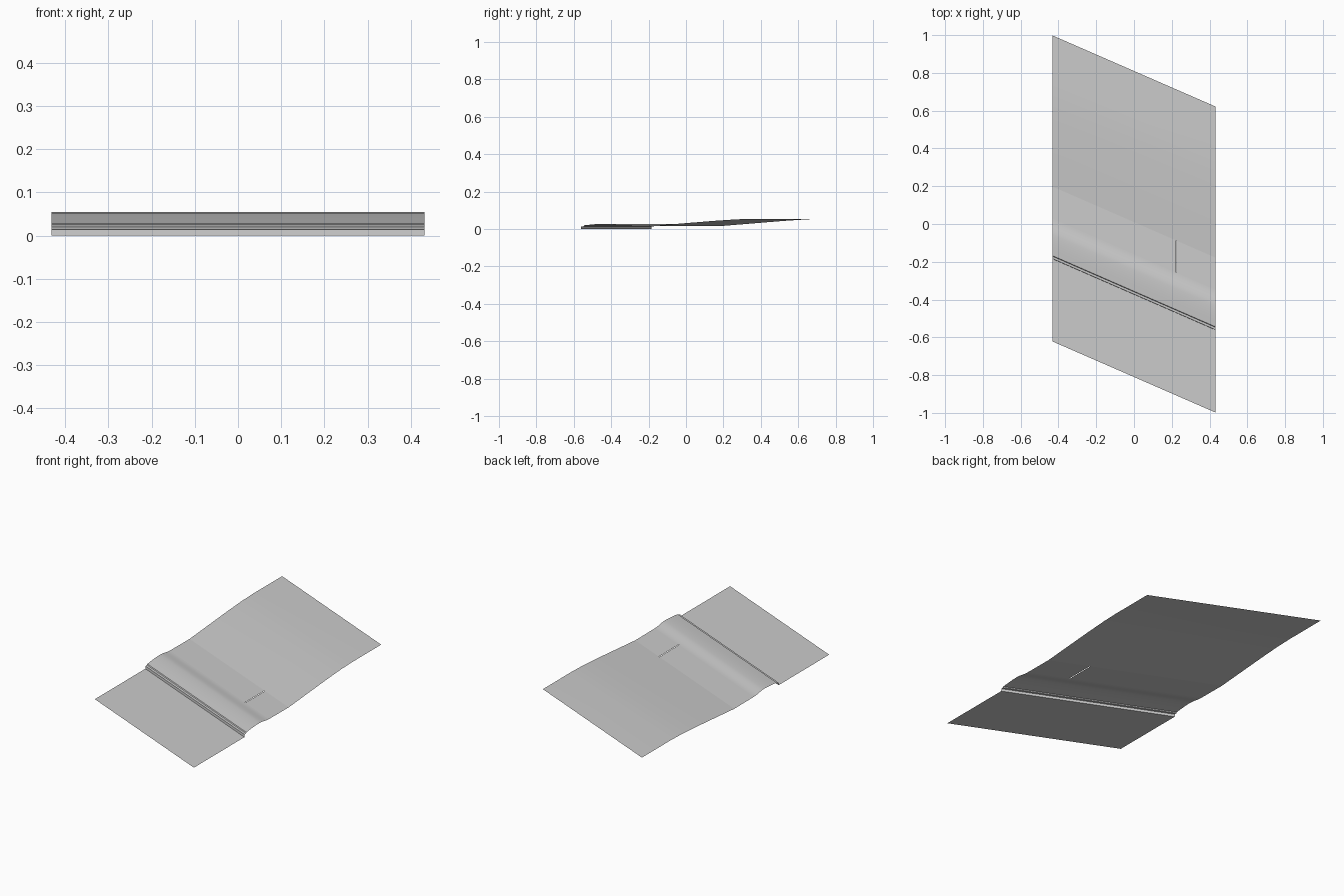
import bpy
import bmesh
import math

cube = bpy.data.objects.get("Cube")
if cube:
    bpy.data.objects.remove(cube, do_unlink=True)

HALF = 0.432     # half the width of the strip
SKEW = -0.436    # the strip runs diagonally: y shifts with x

concrete = bpy.data.materials.new("plain_grey")
concrete.use_nodes = True
GREY = (0.6, 0.6, 0.6, 1)
concrete.diffuse_color = GREY
concrete.node_tree.nodes["Principled BSDF"].inputs["Base Color"].default_value = GREY


def sheet(name, profile, x0=-HALF, x1=HALF):
    """Sweep a (y, z) profile across x along the skewed direction."""
    bm = bmesh.new()
    rows = [[bm.verts.new((x, y + SKEW * x, z)) for x in (x0, x1)] for y, z in profile]
    for a, b in zip(rows, rows[1:]):
        bm.faces.new((a[0], a[1], b[1], b[0]))
    mesh = bpy.data.meshes.new(name)
    bm.to_mesh(mesh)
    bm.free()
    mesh.materials.append(concrete)
    obj = bpy.data.objects.new(name, mesh)
    bpy.context.collection.objects.link(obj)
    bpy.ops.object.select_all(action="DESELECT")
    obj.select_set(True)
    bpy.context.view_layer.objects.active = obj
    bpy.ops.object.shade_smooth_by_angle(angle=math.radians(30))
    return obj


def ease(start, end, steps):
    """Points on an S-curve between two profile points."""
    points = []
    for i in range(steps + 1):
        t = i / steps
        s = t * t * (3 - 2 * t)
        points.append((start[0] + (end[0] - start[0]) * t,
                       start[1] + (end[1] - start[1]) * s))
    return points


# Flat roadway
sheet("road", [(-0.81, 0), (-0.373, 0)])

# Stepped kerb with a narrow ledge
sheet("kerb", [(-0.373, 0), (-0.372, 0.014), (-0.359, 0.015), (-0.356, 0.020)])

# Rounded verge: steep at the kerb, crowned, then falling to the path
crown = (-0.245, 0.028)
rise = [(-0.356 + 0.111 * t, 0.020 + 0.008 * math.sin(t * math.pi / 2))
        for t in (i / 6 for i in range(6))]
sheet("verge", rise + ease(crown, (-0.16, 0.018), 8))

# Footpath in two slabs with a joint between them
for name, x0, x1 in (("path_long_slab", -HALF, 0.222), ("path_short_slab", 0.226, HALF)):
    sheet(name, [(-0.16, 0.018), (0.01, 0.017)], x0, x1)

# Gentle bank rising to a level top
sheet("bank", [(0.01, 0.017), (0.18, 0.031), (0.34, 0.044), (0.46, 0.052),
               (0.56, 0.055), (0.81, 0.055)])
